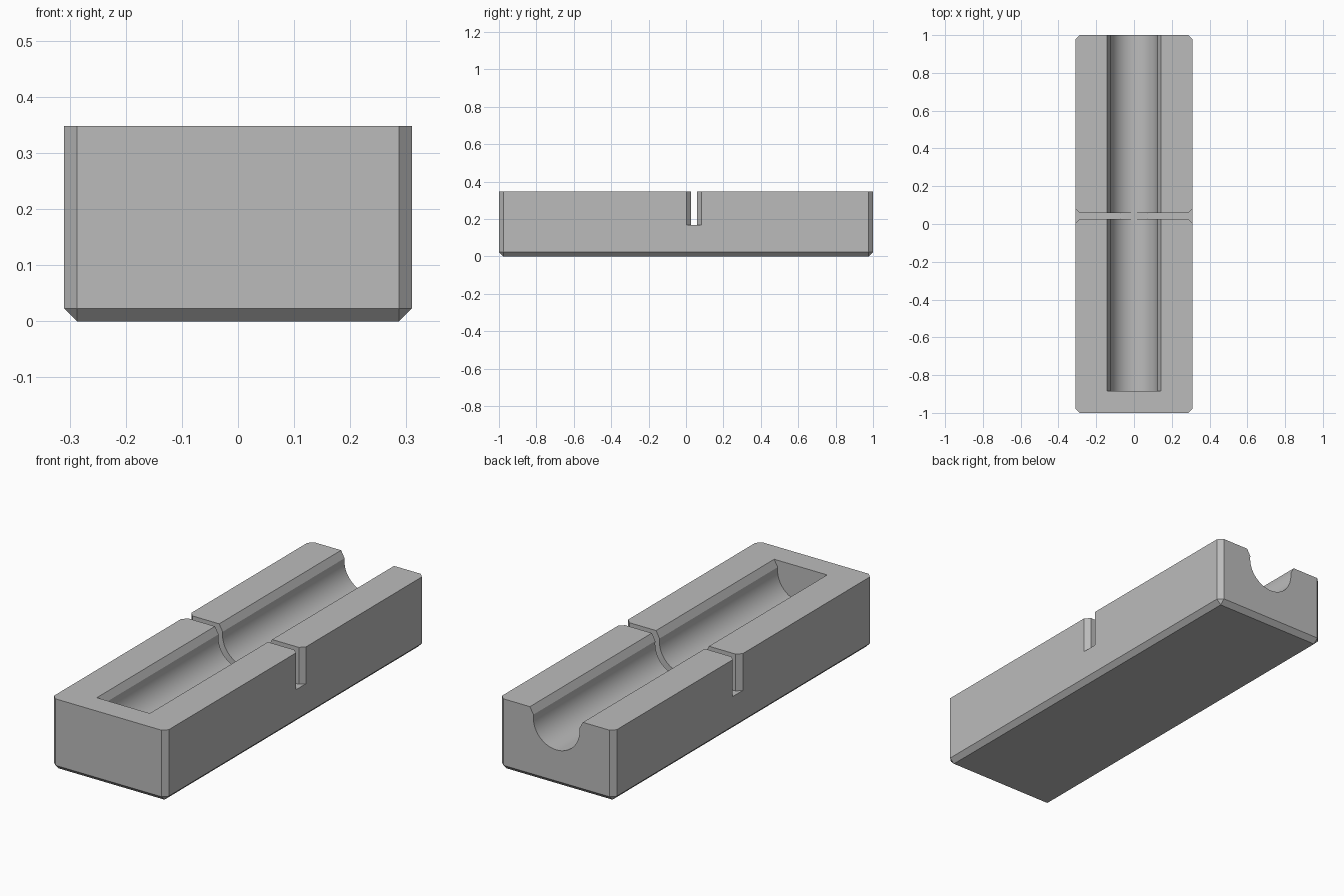
import bpy
import bmesh
import math
from mathutils import Vector

if "Cube" in bpy.data.objects:
    bpy.data.objects.remove(bpy.data.objects["Cube"], do_unlink=True)

WIDTH, LENGTH, HEIGHT = 0.62, 2.0, 0.348
CHAMFER = 0.023

grey = bpy.data.materials.new("plain grey")
grey.use_nodes = True
colour = (0.5, 0.5, 0.5, 1)
grey.diffuse_color = colour
grey.node_tree.nodes["Principled BSDF"].inputs["Base Color"].default_value = colour


def add_object(name, bm):
    bmesh.ops.recalc_face_normals(bm, faces=bm.faces)
    mesh = bpy.data.meshes.new(name)
    bm.to_mesh(mesh)
    bm.free()
    mesh.materials.append(grey)
    obj = bpy.data.objects.new(name, mesh)
    bpy.context.collection.objects.link(obj)
    return obj


def extrude_profile(name, points, offset):
    bm = bmesh.new()
    face = bm.faces.new([bm.verts.new(p) for p in points])
    moved = bmesh.ops.extrude_face_region(bm, geom=[face])["geom"]
    verts = [v for v in moved if isinstance(v, bmesh.types.BMVert)]
    bmesh.ops.translate(bm, verts=verts, vec=Vector(offset))
    return add_object(name, bm)


# Block with chamfered upright corners and bottom edges
bm = bmesh.new()
bmesh.ops.create_cube(bm, size=1)
for v in bm.verts:
    v.co = (v.co.x * WIDTH, v.co.y * LENGTH, (v.co.z + 0.5) * HEIGHT)
edges = [e for e in bm.edges if min(v.co.z for v in e.verts) < 0.01]
bmesh.ops.bevel(bm, geom=edges, offset=CHAMFER, offset_type='OFFSET',
                segments=1, affect='EDGES', profile=0.5)
block = add_object("grooved_block", bm)

# Rounded trough with chamfered lips, open at the back
RADIUS, CENTRE_Z, LIP_Z = 0.125, 0.3, 0.314
FRONT_Y = -0.885
start = math.asin((LIP_Z - CENTRE_Z) / RADIUS)
steps = 48
arc = []
for i in range(steps + 1):
    a = start - (math.pi + 2 * start) * i / steps
    arc.append((RADIUS * math.cos(a), FRONT_Y, CENTRE_Z + RADIUS * math.sin(a)))
lip = 0.143
left_lip = [(-lip, FRONT_Y, HEIGHT), (-lip, FRONT_Y, 0.5)]
right_lip = [(lip, FRONT_Y, 0.5), (lip, FRONT_Y, HEIGHT)]
trough = extrude_profile("trough_cutter", arc + left_lip + right_lip, (0, 2.2, 0))

# Thin cross slot that flares at both outer sides
SLOT_Y, SLOT_HALF, SLOT_Z = 0.043, 0.016, 0.168
inner, outer = WIDTH / 2 - CHAMFER, WIDTH / 2 + CHAMFER
flare = SLOT_HALF + 2 * CHAMFER
half = [(inner, SLOT_HALF), (outer, flare)]
plan = [(x, -y) for x, y in half] + [(x, y) for x, y in reversed(half)]
plan += [(-x, -y) for x, y in plan]
slot = extrude_profile("slot_cutter", [(x, SLOT_Y + y, SLOT_Z) for x, y in plan],
                       (0, 0, 0.4))

# Cut the trough and slot out of the block
bpy.context.view_layer.objects.active = block
for cutter in (trough, slot):
    cut = block.modifiers.new(cutter.name, 'BOOLEAN')
    cut.operation = 'DIFFERENCE'
    cut.solver = 'EXACT'
    cut.object = cutter
    bpy.ops.object.modifier_apply(modifier=cut.name)
for cutter in (trough, slot):
    bpy.data.objects.remove(cutter, do_unlink=True)

bpy.ops.object.select_all(action='DESELECT')
block.select_set(True)
bpy.ops.object.shade_smooth_by_angle(angle=math.radians(20))
